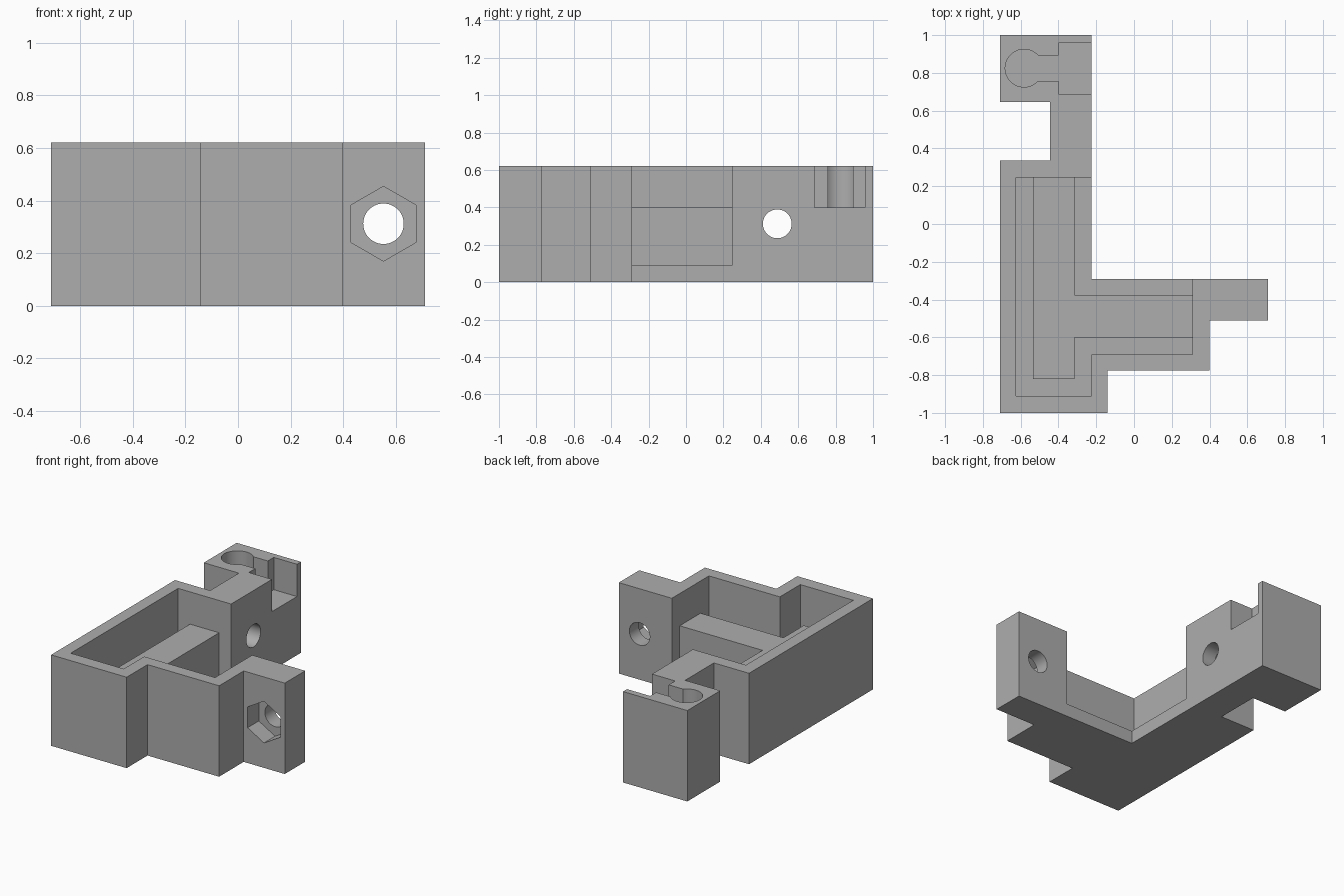
import bpy, bmesh, math
from mathutils import Matrix, Vector

cube = bpy.data.objects.get("Cube")
if cube:
    bpy.data.objects.remove(cube, do_unlink=True)

HEIGHT = 0.62
FLOOR = 0.09
SHELF = 0.40
MID = 0.312

grey = bpy.data.materials.new("plain grey")
grey.use_nodes = True
colour = (0.42, 0.42, 0.42, 1)
grey.diffuse_color = colour
grey.node_tree.nodes["Principled BSDF"].inputs["Base Color"].default_value = colour


def prism(name, outline, z0, z1, matrix=Matrix()):
    """Extrude a flat outline from z0 to z1, then place it."""
    bm = bmesh.new()
    face = bm.faces.new([bm.verts.new((x, y, z0)) for x, y in outline])
    ext = bmesh.ops.extrude_face_region(bm, geom=[face])
    top = [v for v in ext["geom"] if isinstance(v, bmesh.types.BMVert)]
    bmesh.ops.translate(bm, verts=top, vec=(0, 0, z1 - z0))
    bmesh.ops.transform(bm, matrix=matrix, verts=bm.verts)
    bmesh.ops.recalc_face_normals(bm, faces=bm.faces)
    mesh = bpy.data.meshes.new(name)
    bm.to_mesh(mesh)
    bm.free()
    mesh.materials.append(grey)
    obj = bpy.data.objects.new(name, mesh)
    bpy.context.collection.objects.link(obj)
    return obj


def ring(radius, sides, centre=(0, 0), start=0.0):
    return [(centre[0] + radius * math.cos(start + math.tau * i / sides),
             centre[1] + radius * math.sin(start + math.tau * i / sides))
            for i in range(sides)]


def rect(x0, x1, y0, y1):
    return [(x0, y0), (x1, y0), (x1, y1), (x0, y1)]


def combine(target, tool, operation):
    """Apply a boolean and discard the tool."""
    tool.hide_render = True
    mod = target.modifiers.new(tool.name, 'BOOLEAN')
    mod.operation = operation
    mod.solver = 'EXACT'
    mod.object = tool
    bpy.context.view_layer.objects.active = target
    bpy.ops.object.modifier_apply(modifier=mod.name)
    bpy.data.objects.remove(tool, do_unlink=True)


# Stepped L-shaped body
body = prism("bracket_body", [
    (-0.71, -1), (-0.14, -1), (-0.14, -0.775), (0.40, -0.775), (0.40, -0.51),
    (0.71, -0.51), (0.71, -0.29), (-0.225, -0.29), (-0.225, 1), (-0.71, 1),
    (-0.71, 0.645), (-0.445, 0.645), (-0.445, 0.335), (-0.71, 0.335)], 0, HEIGHT)

# Pocket, open at the inner corner
pocket = prism("pocket_cutter", [
    (-0.625, 0.247), (-0.625, -0.91), (-0.225, -0.91), (-0.225, -0.69),
    (0.31, -0.69), (0.31, 0.247)], FLOOR, 1)
combine(body, pocket, 'DIFFERENCE')

# Raised L-shaped core, run slightly into the pocket's end walls
core = prism("raised_core", [
    (-0.535, 0.27), (-0.535, -0.82), (-0.315, -0.82), (-0.315, -0.60),
    (0.34, -0.60), (0.34, -0.375), (-0.315, -0.375), (-0.315, 0.27)], 0.05, SHELF)
combine(body, core, 'UNION')

# Keyhole slot in the end block
for name, outline in (
        ("slot_mouth", rect(-0.40, 0, 0.688, 0.957)),
        ("slot_neck", rect(-0.56, -0.35, 0.758, 0.893)),
        ("slot_bore", ring(0.10, 48, (-0.582, 0.825)))):
    combine(body, prism(name, outline, SHELF, 1), 'DIFFERENCE')

# Bolt holes with hexagonal nut recesses; local z points into the wall
into_y = Matrix(((1, 0, 0), (0, 0, 1), (0, 1, 0))).to_4x4()
into_x = Matrix(((0, 0, 1), (1, 0, 0), (0, 1, 0))).to_4x4()
for origin, turn in ((Vector((0.553, -0.51, MID)), into_y),
                     (Vector((-0.445, 0.488, MID)), into_x)):
    place = Matrix.Translation(origin) @ turn
    hole = prism("bolt_hole", ring(0.077, 48), -0.05, 0.27, place)
    combine(body, hole, 'DIFFERENCE')
    nut = prism("nut_recess", ring(0.142, 6, start=math.pi / 2), -0.05, 0.12, place)
    combine(body, nut, 'DIFFERENCE')

# Smooth bores, sharp corners
bpy.ops.object.select_all(action='DESELECT')
body.select_set(True)
bpy.context.view_layer.objects.active = body
bpy.ops.object.shade_smooth_by_angle(angle=math.radians(25))
